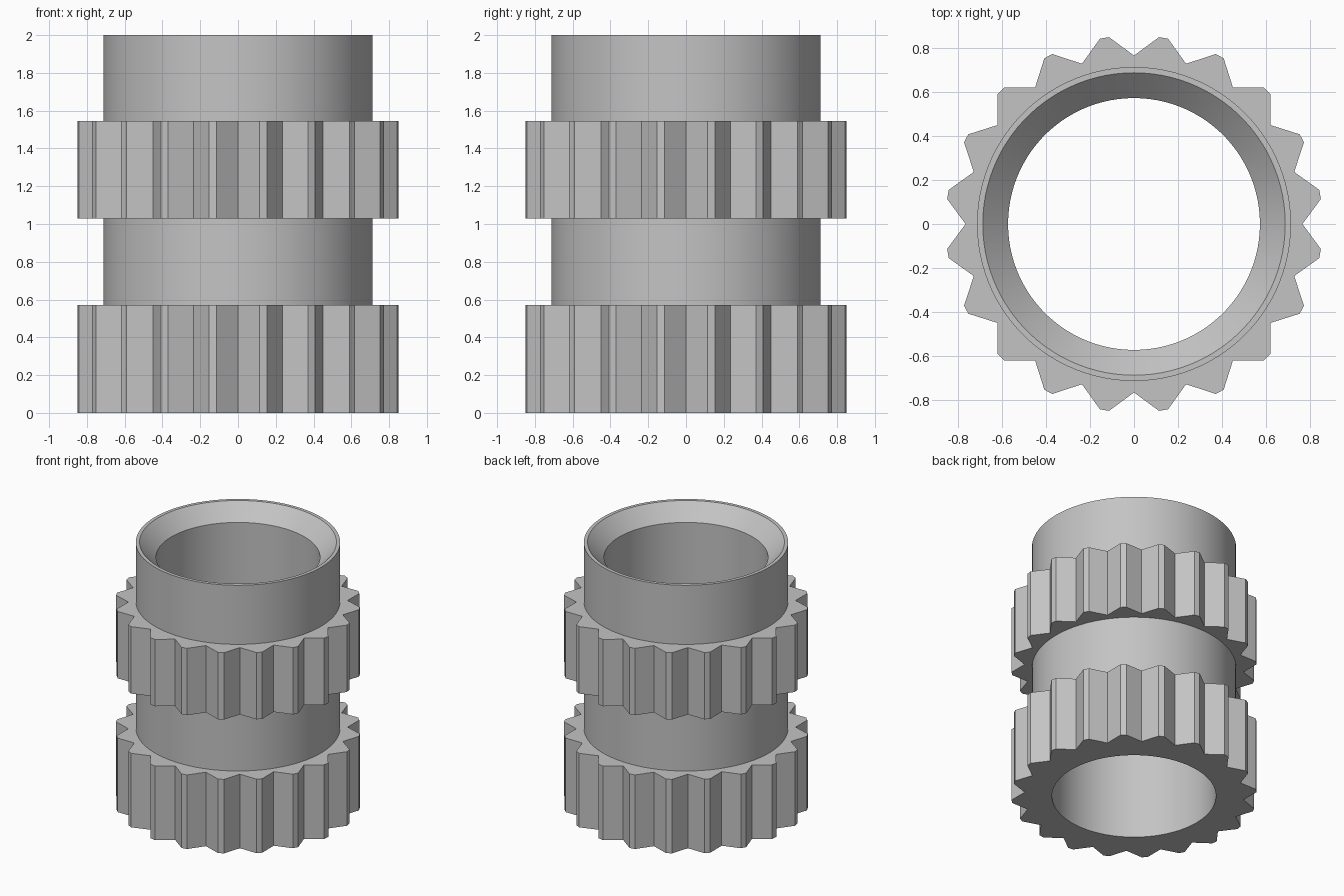
import bpy
import bmesh
from math import cos, sin, radians
from mathutils import Vector

cube = bpy.data.objects.get("Cube")
if cube:
    bpy.data.objects.remove(cube, do_unlink=True)

TEETH = 20
PITCH = 360 / TEETH
STEPS = 5                      # points per tooth on every ring
HALF_TIP = 1.4                 # half the tooth tip, in degrees
ROOT, TIP, BODY, RIM, BORE = 0.765, 0.856, 0.713, 0.687, 0.572


def polar(radius, degrees):
    return Vector((radius * cos(radians(degrees)), radius * sin(radians(degrees)), 0))


def circle(radius):
    return [polar(radius, i * PITCH / STEPS) for i in range(TEETH * STEPS)]


def toothed():
    points = []
    for i in range(TEETH):
        start = i * PITCH
        root, next_root = polar(ROOT, start), polar(ROOT, start + PITCH)
        a = polar(TIP, start + PITCH / 2 - HALF_TIP)
        b = polar(TIP, start + PITCH / 2 + HALF_TIP)
        points += [root, (root + a) / 2, a, b, (b + next_root) / 2]
    return points


# Closed stack of rings: up the outside, over the rim, down the bore
body, gear = circle(BODY), toothed()
stack = [
    (gear, 0), (gear, 0.57),               # lower gear
    (body, 0.57), (body, 1.03),            # waist
    (gear, 1.03), (gear, 1.545),           # upper gear
    (body, 1.545), (body, 2),              # collar
    (circle(RIM), 2),                      # flat rim
    (circle(BORE), 2 - (RIM - BORE)),      # countersink
    (circle(BORE), 0),                     # bore
]

bm = bmesh.new()
rings = [[bm.verts.new((p.x, p.y, z)) for p in pts] for pts, z in stack]
for low, high in zip(rings, rings[1:] + rings[:1]):
    for i in range(len(low)):
        j = (i + 1) % len(low)
        bm.faces.new((low[i], low[j], high[j], high[i]))
bmesh.ops.recalc_face_normals(bm, faces=bm.faces)
mesh = bpy.data.meshes.new("toothed_sleeve")
bm.to_mesh(mesh)
bm.free()

# Plain grey metal
grey = bpy.data.materials.new("grey")
grey.use_nodes = True
colour = (0.55, 0.55, 0.55, 1)
grey.diffuse_color = colour
grey.node_tree.nodes["Principled BSDF"].inputs["Base Color"].default_value = colour
mesh.materials.append(grey)

sleeve = bpy.data.objects.new("toothed_sleeve", mesh)
bpy.context.collection.objects.link(sleeve)
bpy.ops.object.select_all(action="DESELECT")
sleeve.select_set(True)
bpy.context.view_layer.objects.active = sleeve
bpy.ops.object.shade_smooth_by_angle(angle=radians(25))
